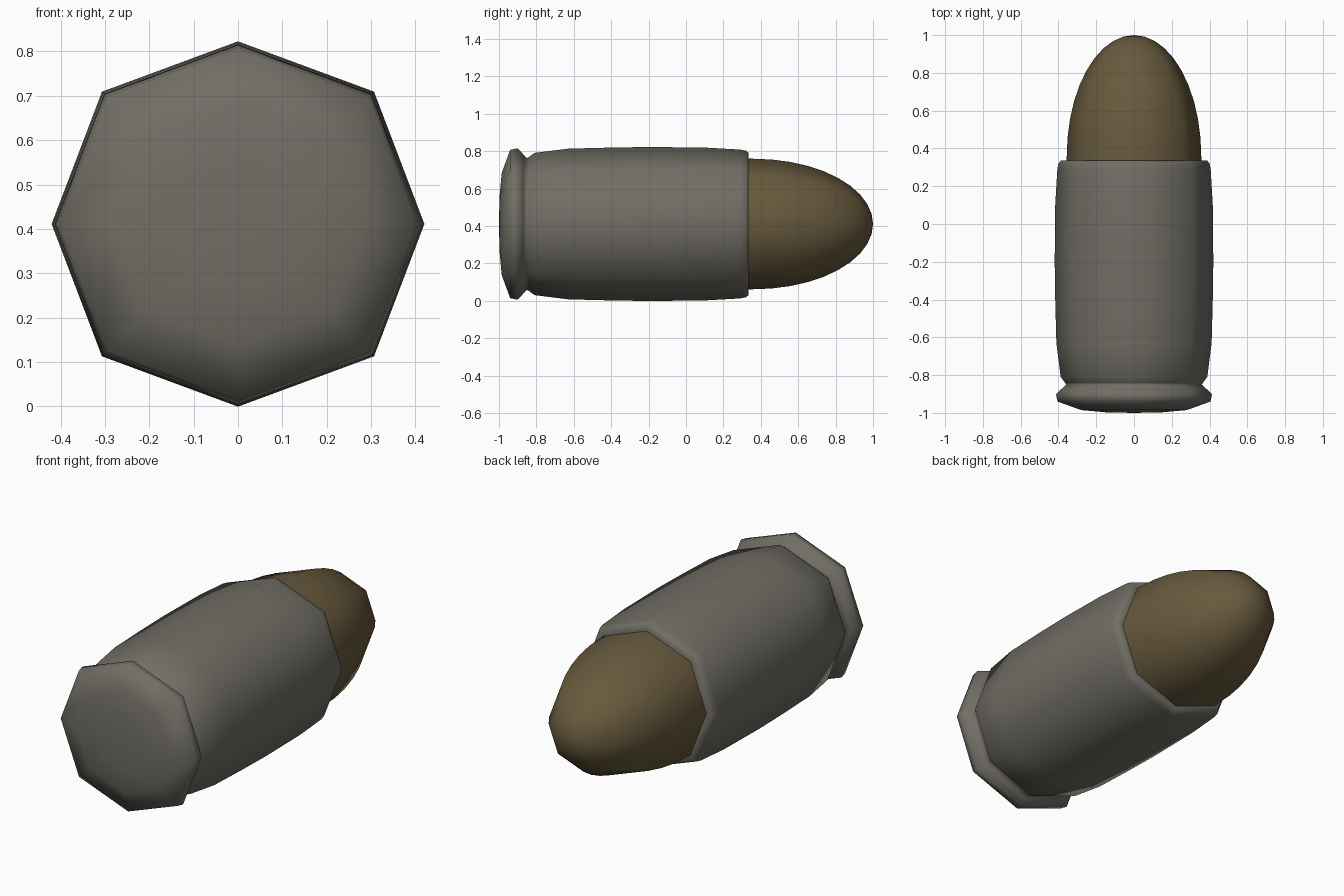
import bpy, bmesh, math

if "Cube" in bpy.data.objects:
    bpy.data.objects.remove(bpy.data.objects["Cube"])

CENTRE_Z = 0.411
# Eight-sided cross-section for a radius of one (x, z)
SECTION = [(1, 0), (.73, .71), (0, .98), (-.73, .71),
           (-1, 0), (-.73, -.71), (0, -.98), (.73, -.71)]


def material(name, colour):
    mat = bpy.data.materials.new(name)
    mat.diffuse_color = (*colour, 1)
    mat.use_nodes = True
    mat.node_tree.nodes["Principled BSDF"].inputs["Base Color"].default_value = mat.diffuse_color
    return mat


def lathe(name, profile, mat):
    """Sweep (radius, y) points around the long axis; radius 0 makes a pole."""
    bm = bmesh.new()
    rings = []
    for r, y in profile:
        pts = SECTION if r > 0 else [(0, 0)]
        rings.append([bm.verts.new((x * r, y, CENTRE_Z + z * r)) for x, z in pts])
    for a, b in zip(rings, rings[1:]):
        for i in range(8):
            j = (i + 1) % 8
            corners = [a[i % len(a)], a[j % len(a)], b[j % len(b)], b[i % len(b)]]
            bm.faces.new(list(dict.fromkeys(corners)))
    bmesh.ops.recalc_face_normals(bm, faces=bm.faces)
    mesh = bpy.data.meshes.new(name)
    bm.to_mesh(mesh)
    bm.free()
    mesh.materials.append(mat)
    obj = bpy.data.objects.new(name, mesh)
    bpy.context.collection.objects.link(obj)
    bpy.ops.object.select_all(action='DESELECT')
    obj.select_set(True)
    bpy.context.view_layer.objects.active = obj
    bpy.ops.object.shade_smooth_by_angle(angle=math.radians(75))
    return obj


grey = material("warm_grey_metal", (.165, .155, .13))
bronze = material("dark_bronze", (.135, .10, .046))

# Case: domed base, rim, groove, gently bulging wall and rolled mouth
lathe("case", [(0, -1), (.15, -.997), (.28, -.985), (.405, -.94), (.413, -.90),
               (.38, -.87), (.36, -.85), (.365, -.84), (.388, -.81), (.411, -.63),
               (.417, -.40), (.42, -.20), (.417, .10), (.406, .29), (.400, .32),
               (.388, .335), (.35, .335)], grey)

# Tip: straight at the mouth, then a rounded nose
nose = [(.356 * math.cos(t), .36 + .64 * math.sin(t))
        for t in (math.pi / 2 * i / 10 for i in range(10))]
lathe("tip", [(.358, .31)] + nose + [(0, 1)], bronze)
